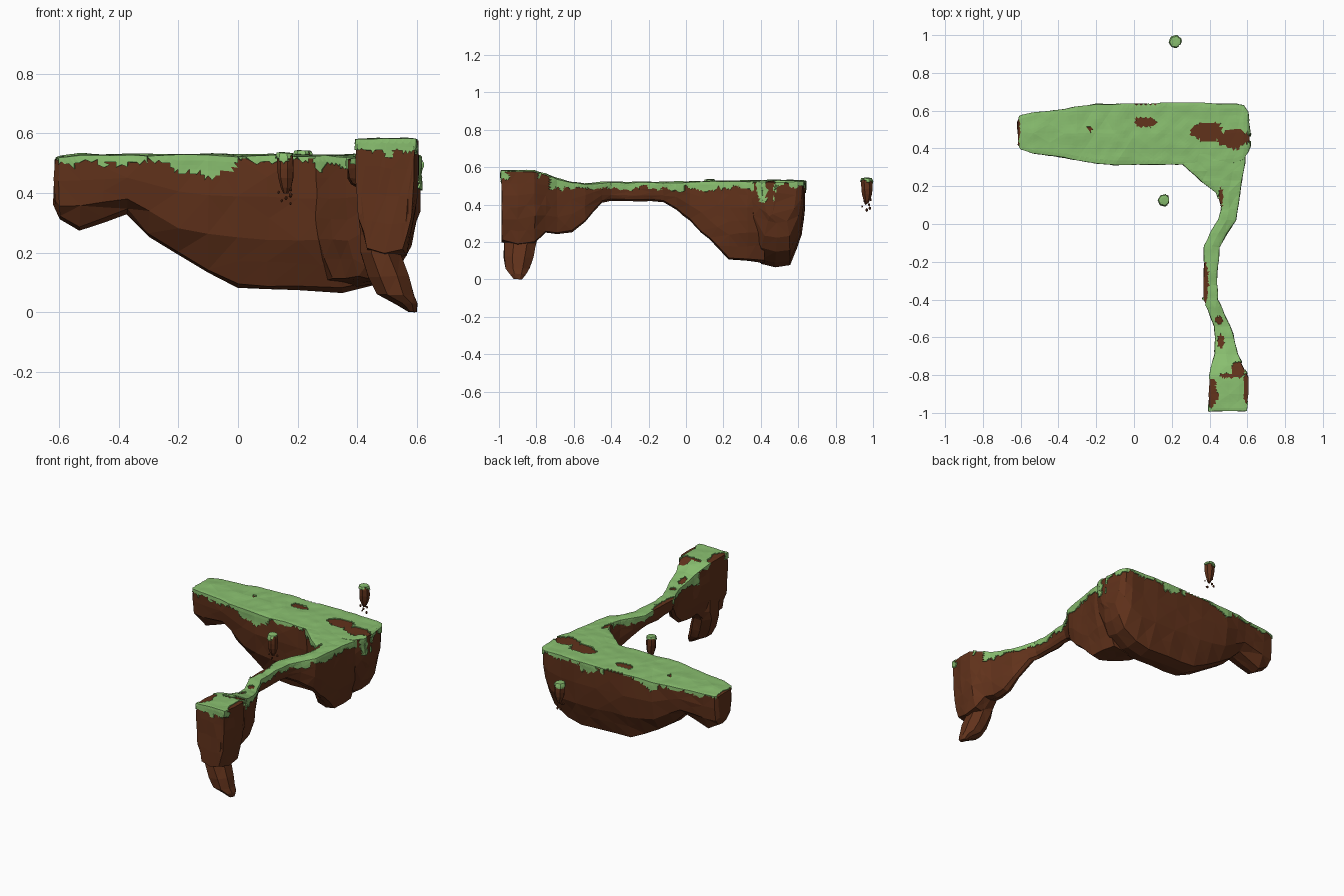
import bpy, bmesh, math, random
from mathutils import Vector, noise

if "Cube" in bpy.data.objects:
    bpy.data.objects.remove(bpy.data.objects["Cube"])

random.seed(4)


def material(name, rgb):
    m = bpy.data.materials.new(name)
    m.diffuse_color = (*rgb, 1)
    m.use_nodes = True
    m.node_tree.nodes["Principled BSDF"].inputs["Base Color"].default_value = m.diffuse_color
    return m


EARTH = material("earth", (0.12, 0.032, 0.011))
GRASS = material("grass", (0.25, 0.52, 0.16))


def to_object(bm, name, mat):
    me = bpy.data.meshes.new(name)
    bm.to_mesh(me)
    bm.free()
    me.materials.append(mat)
    ob = bpy.data.objects.new(name, me)
    bpy.context.collection.objects.link(ob)
    return ob


def refine(bm, longest, rounds):
    for _ in range(rounds):
        edges = [e for e in bm.edges if e.calc_length() > longest]
        if not edges:
            break
        bmesh.ops.subdivide_edges(bm, edges=edges, cuts=1)
        bmesh.ops.triangulate(bm, faces=bm.faces[:])


def loft(rings, facet, rough):
    """Capped, faceted rock skin through a row of closed rings."""
    bm = bmesh.new()
    rows = [[bm.verts.new(p) for p in r] for r in rings]
    for a, b in zip(rows, rows[1:]):
        for i in range(len(a)):
            j = (i + 1) % len(a)
            bm.faces.new((a[i], a[j], b[j], b[i]))
    bm.faces.new(rows[0])
    bm.faces.new(rows[-1])
    bmesh.ops.triangulate(bm, faces=bm.faces[:])
    refine(bm, facet, 3)
    bmesh.ops.recalc_face_normals(bm, faces=bm.faces[:])
    for v in bm.verts:
        v.co += noise.noise_vector(v.co * 14) * rough
    bm.normal_update()
    return bm


def section(u, a, b, top, shoulder, bottom, inset, along_x):
    """Cross-section: flat top, near-vertical sides, tapered underside."""
    w, m = b - a, (a + b) / 2
    ring = [(a, top - .004), (m, top), (b, top - .004), (b, (top + shoulder) / 2),
            (b - .06 * w, shoulder), (b - inset * w, bottom + .01), (m, bottom),
            (a + inset * w, bottom + .015), (a + .05 * w, shoulder), (a, (top + shoulder) / 2)]
    return [(u, s, z) if along_x else (s, u, z) for s, z in ring]


# Bare earth patches (x, y, rx, ry) and places where grass hangs low (x, y, radius, depth)
BARE = [(.39, .49, .09, .052), (.53, .45, .09, .05), (.055, .54, .055, .03), (-.235, .505, .012, .012),
        (.50, -.805, .04, .012), (.41, -.89, .03, .08), (.55, -.77, .035, .04), (.46, -.62, .018, .035),
        (.45, -.51, .02, .02), (.377, -.3, .016, .12), (.6, -.87, .02, .09), (-.615, .49, .012, .1),
        (0, .648, .25, .016), (.46, .13, .012, .06)]
HANG = [(-.12, .32, .13, .05), (-.45, .37, .2, .015), (.61, .43, .06, .13), (.25, .64, .06, .04),
        (-.2, .63, .05, .03), (.5, -1.0, .09, .02)]


def grassy(p, nz, limit):
    wob = noise.noise(p * 25)
    for x, y, rx, ry in BARE:
        if math.hypot((p.x - x) / rx, (p.y - y) / ry) < 1 + .3 * wob:
            return False
    if nz > .6:
        return True
    for x, y, r, d in HANG:
        limit -= d * max(0, 1 - (math.hypot(p.x - x, p.y - y) / r) ** 2)
    return p.z > limit + .03 * wob


def grow_grass(bm, name, limit_at, detail=.024):
    """Lift the upper skin of a rock into a thin turf layer."""
    g = bm.copy()
    refine(g, detail, 6)
    g.normal_update()
    gone = []
    for f in g.faces:
        c = f.calc_center_median()
        if f.normal.z < -.35 or not grassy(c, f.normal.z, limit_at(c)):
            gone.append(f)
    for v in g.verts:
        v.co += v.normal * (.006 + .003 * noise.noise(v.co * 18))
    bmesh.ops.delete(g, geom=gone, context='FACES')
    ob = to_object(g, name, GRASS)
    sol = ob.modifiers.new("thickness", 'SOLIDIFY')
    sol.thickness = .008


# Main plateau: sections along x (x, front y, back y, top, shoulder, bottom)
main = [(-.615, .42, .55, .515, .38, .35), (-.6, .40, .57, .52, .36, .31), (-.53, .38, .583, .525, .36, .27),
        (-.37, .357, .605, .525, .38, .33), (-.3, .345, .615, .525, .34, .25), (-.2, .33, .632, .525, .28, .19),
        (-.1, .317, .635, .525, .26, .13), (0, .315, .636, .525, .25, .08), (.2, .32, .636, .525, .24, .072),
        (.35, .32, .636, .525, .24, .068), (.45, .32, .632, .525, .24, .09), (.54, .33, .63, .525, .28, .15),
        (.58, .35, .62, .525, .34, .22), (.6, .385, .59, .523, .38, .3), (.61, .41, .48, .52, .41, .34)]
bm = loft([section(*s, .25, True) for s in main], .16, .007)
grow_grass(bm, "plateau_grass", lambda p: .508)
to_object(bm, "plateau_rock", EARTH)

# Bridge and front bluff: sections along y (y, left x, right x, top, shoulder, bottom)
bridge = [(.42, .22, .58, .518, .25, .09), (.33, .25, .585, .522, .25, .10), (.23, .36, .565, .522, .24, .105),
          (.17, .44, .555, .522, .28, .17), (.08, .465, .545, .52, .36, .25), (.02, .45, .535, .518, .40, .31),
          (-.05, .41, .485, .516, .44, .37), (-.12, .378, .447, .516, .45, .415), (-.25, .368, .435, .516, .45, .417),
          (-.4, .37, .437, .518, .45, .417), (-.45, .395, .46, .515, .45, .41), (-.54, .43, .505, .508, .39, .31),
          (-.61, .435, .525, .515, .35, .25), (-.69, .43, .545, .535, .33, .24), (-.75, .415, .575, .56, .34, .25),
          (-.81, .40, .605, .578, .34, .19), (-.9, .397, .605, .58, .32, .18), (-.985, .395, .592, .58, .32, .2)]
bm = loft([section(*s, .2, False) for s in bridge], .1, .006)
grow_grass(bm, "bridge_grass", lambda p: .552 if p.y < -.73 else .485, .018)
to_object(bm, "bridge_and_bluff_rock", EARTH)


def oval(x0, x1, y0, y1, z, n=8):
    return [((x0 + x1) / 2 + (x1 - x0) / 2 * math.cos(2 * math.pi * (i + .5) / n),
             (y0 + y1) / 2 + (y1 - y0) / 2 * math.sin(2 * math.pi * (i + .5) / n), z) for i in range(n)]


# Hanging spur below the bluff
spur = [(.40, .57, -.99, -.76, .34), (.405, .56, -.985, -.76, .26), (.405, .55, -.98, -.79, .2),
        (.43, .58, -.98, -.81, .12), (.46, .595, -.97, -.83, .06), (.53, .605, -.95, -.85, .03),
        (.57, .60, -.925, -.875, .002)]
to_object(loft([oval(*s) for s in spur], .1, .006), "hanging_spur", EARTH)


# Two small floating rocks with turf caps and falling crumbs
def floating_rock(tag, cx, cy, lift):
    prof = [(.53, .024), (.515, .029), (.48, .030), (.45, .027), (.42, .018), (.40, .008)]
    bm = loft([oval(cx - r, cx + r, cy - r, cy + r, z + lift, 7) for z, r in prof], .05, .005)
    grow_grass(bm, tag + "_rock_grass", lambda p: .515 + lift, .015)
    to_object(bm, tag + "_floating_rock", EARTH)
    crumbs = bmesh.new()
    for i in range(7):
        a = i * 2.4
        d = .012 + .016 * random.random()
        z = .365 + .055 * i / 6 + lift
        new = bmesh.ops.create_icosphere(crumbs, subdivisions=1, radius=random.uniform(.004, .008))
        for v in new['verts']:
            v.co.z *= 1.3
            v.co += Vector((cx + d * math.cos(a), cy + d * math.sin(a), z))
    to_object(crumbs, tag + "_crumbs", EARTH)


floating_rock("front", .16, .125, 0)
floating_rock("back", .22, .966, .006)
